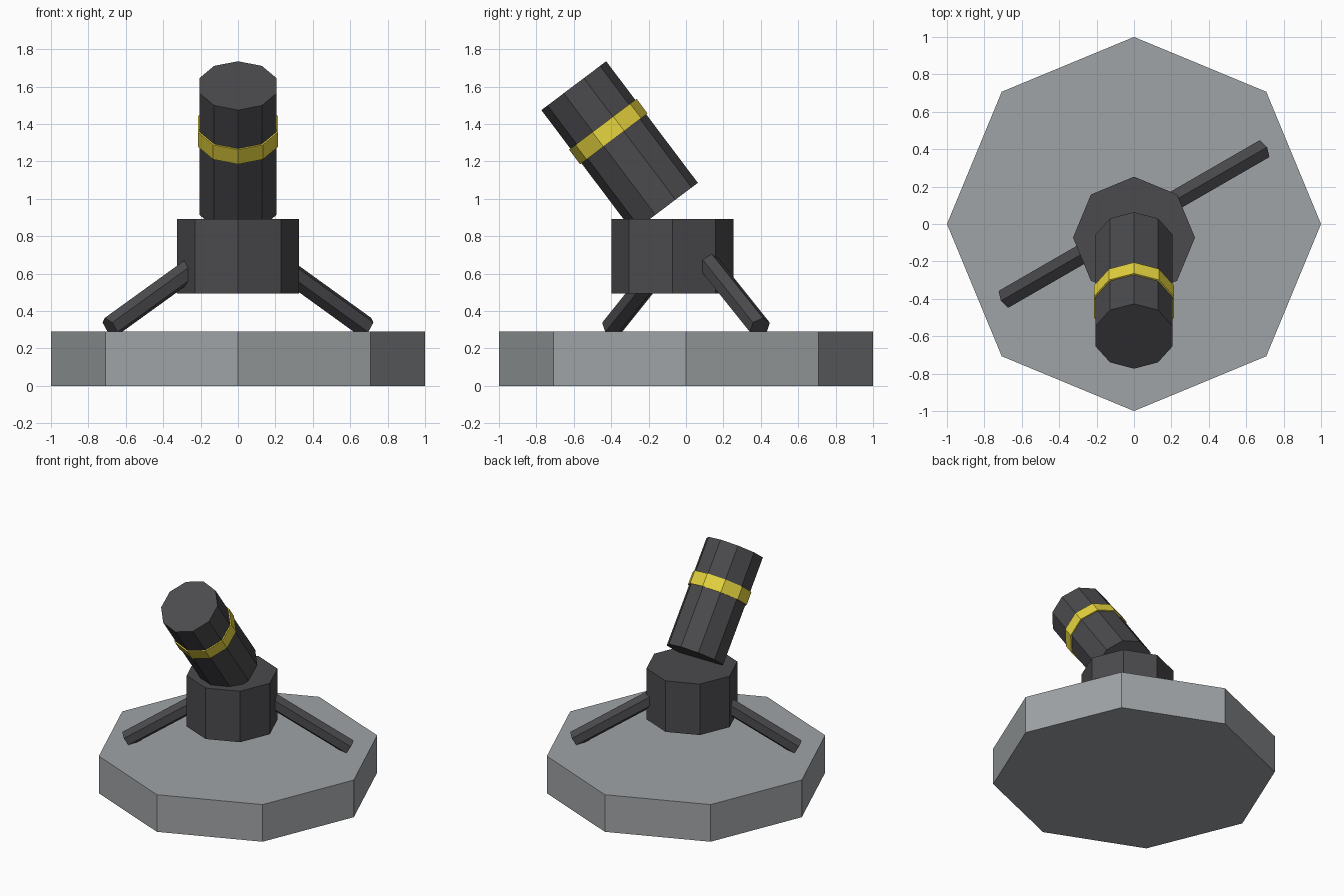
import bpy, bmesh, math
from mathutils import Matrix, Vector

if "Cube" in bpy.data.objects:
    bpy.data.objects.remove(bpy.data.objects["Cube"])


def material(name, rgb):
    m = bpy.data.materials.new(name)
    m.diffuse_color = (*rgb, 1)
    m.use_nodes = True
    m.node_tree.nodes["Principled BSDF"].inputs["Base Color"].default_value = m.diffuse_color
    return m


grey = material("light_grey", (0.35, 0.37, 0.38))
dark = material("dark_grey", (0.07, 0.07, 0.077))
yellow = material("yellow", (0.8, 0.66, 0.05))


def prism(name, start, end, radius, sides, corner, mat):
    """Capped prism from start to end, with one corner pointing along 'corner'."""
    start, end = Vector(start), Vector(end)
    z = (end - start).normalized()
    x = Vector(corner).cross(z).normalized()
    y = z.cross(x)
    frame = Matrix((x, y, z)).transposed().to_4x4()
    bm = bmesh.new()
    bmesh.ops.create_cone(bm, cap_ends=True, segments=sides, radius1=radius,
                          radius2=radius, depth=(end - start).length)
    mesh = bpy.data.meshes.new(name)
    bm.to_mesh(mesh)
    bm.free()
    mesh.materials.append(mat)
    obj = bpy.data.objects.new(name, mesh)
    obj.matrix_world = Matrix.Translation((start + end) / 2) @ frame
    bpy.context.collection.objects.link(obj)
    return obj


# Octagonal base plate and raised hub
prism("base", (0, 0, 0), (0, 0, 0.29), 1.0, 8, (0, 1, 0), grey)
prism("hub", (0, -0.073, 0.495), (0, -0.073, 0.893), 0.326, 8, (0, 1, 0), dark)

# Tilted ten-sided barrel with a yellow band
foot = Vector((0, -0.11, 0.955))
tip = Vector((0, -0.60, 1.605))
axis = (tip - foot).normalized()
prism("barrel", foot, tip, 0.217, 10, (0, 1, 0), dark)
band = tip - axis * 0.307
prism("band", band - axis * 0.049, band + axis * 0.049, 0.226, 10, (0, 1, 0), yellow)

# Two opposite hexagonal struts sloping from the hub to the base
for side, angle in (("right", 30), ("left", 210)):
    out = Vector((math.cos(math.radians(angle)), math.sin(math.radians(angle)), 0))
    low = out * 0.79 + Vector((0, 0, 0.313))
    high = out * 0.15 + Vector((0, 0, 0.713))
    prism(side + "_strut", high, low, 0.06, 6, (0, 0, 1), dark)
